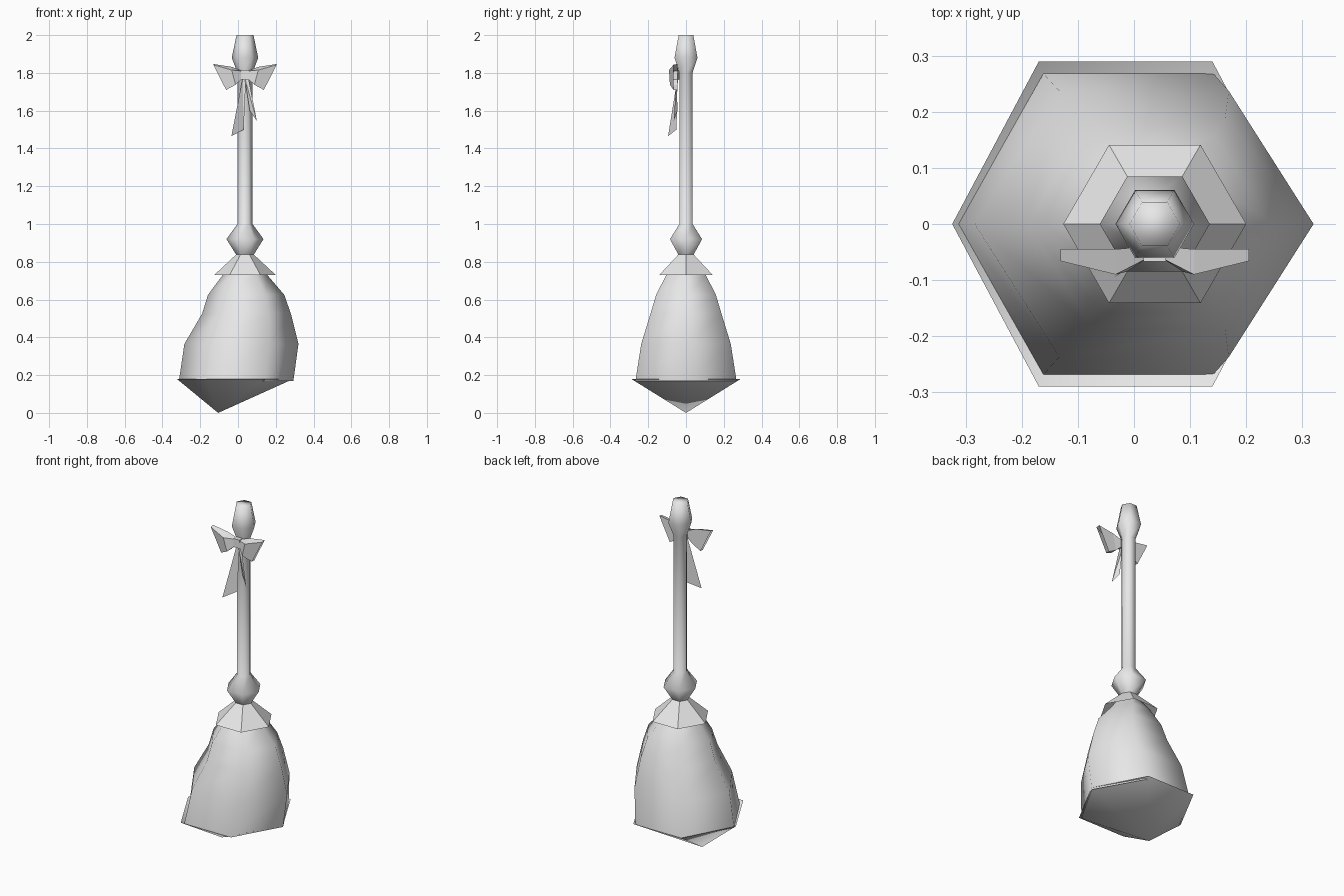
import bpy
import bmesh
import math

cube = bpy.data.objects.get("Cube")
if cube:
    bpy.data.objects.remove(cube)

AXIS = 0.037  # x of the handle axis
SIDES = 6

grey = bpy.data.materials.new("plain_grey")
grey.use_nodes = True
grey.diffuse_color = (0.8, 0.8, 0.8, 1)
grey.node_tree.nodes["Principled BSDF"].inputs["Base Color"].default_value = (0.8, 0.8, 0.8, 1)


def finish(name, bm, smooth):
    mesh = bpy.data.meshes.new(name)
    bmesh.ops.recalc_face_normals(bm, faces=bm.faces)
    for face in bm.faces:
        face.smooth = smooth
    bm.to_mesh(mesh)
    bm.free()
    mesh.materials.append(grey)
    obj = bpy.data.objects.new(name, mesh)
    bpy.context.collection.objects.link(obj)
    return obj


def loft(name, rings, smooth=True, cap_top=False, tip=None):
    """Join hexagonal rings given as (z, centre x, x radius, y half width)."""
    bm = bmesh.new()
    loops = []
    for z, cx, rx, half in rings:
        ry = half / math.sin(math.pi / 3)
        angles = [math.tau * i / SIDES for i in range(SIDES)]
        loops.append([bm.verts.new((cx + rx * math.cos(a), ry * math.sin(a), z)) for a in angles])
    for low, high in zip(loops, loops[1:]):
        for i in range(SIDES):
            j = (i + 1) % SIDES
            bm.faces.new((low[i], low[j], high[j], high[i]))
    if cap_top:
        bm.faces.new(loops[-1])
    if tip:
        point = bm.verts.new(tip)
        for i in range(SIDES):
            bm.faces.new((point, loops[0][(i + 1) % SIDES], loops[0][i]))
    return finish(name, bm, smooth)


def round_rings(profile):
    return [(z, AXIS, r, r * math.sin(math.pi / 3)) for z, r in profile]


# Handle with lower knob and end grip
loft("handle", round_rings([(0.835, 0.045), (0.92, 0.098), (1.0, 0.04),
                            (1.8, 0.04), (1.88, 0.07), (2.0, 0.045)]), cap_top=True)

# Flared collar over the bristles
loft("collar", round_rings([(0.73, 0.163), (0.84, 0.045)]), smooth=False)

# Lopsided bristle bundle
loft("bristles", [(0.168, -0.01, 0.303, 0.268), (0.365, 0.018, 0.302, 0.237),
                  (0.525, 0.045, 0.235, 0.188), (0.625, 0.043, 0.202, 0.158),
                  (0.73, 0.037, 0.118, 0.105), (0.81, 0.037, 0.06, 0.05)])

# Pointed underside of the bristles
loft("bristle_tip", [(0.18, -0.015, 0.309, 0.29)], tip=(-0.105, 0, 0))


# Bow loops, open at the outer end
def bow_loop(name, side):
    inner = [(0.015, -0.04, 1.81), (0.015, -0.062, 1.81),
             (0.015, -0.062, 1.77), (0.015, -0.04, 1.77)]
    outer = [(0.168, -0.045, 1.847), (0.168, -0.066, 1.843),
             (0.1, -0.066, 1.71), (0.1, -0.045, 1.71)]
    ridge = [(0.07, -0.045, 1.832), (0.07, -0.09, 1.815),
             (0.05, -0.085, 1.737), (0.05, -0.045, 1.737)]
    bm = bmesh.new()
    loops = [[bm.verts.new((AXIS + side * x, y, z)) for x, y, z in ring]
             for ring in (inner, ridge, outer)]
    for a, b in zip(loops, loops[1:]):
        for i in range(4):
            j = (i + 1) % 4
            bm.faces.new((a[i], a[j], b[j], b[i]))
    finish(name, bm, False)


bow_loop("bow_loop_left", 1)
bow_loop("bow_loop_right", -1)

# Bow knot
bm = bmesh.new()
bmesh.ops.create_cube(bm, size=1)
bmesh.ops.scale(bm, vec=(0.04, 0.034, 0.05), verts=bm.verts)
bmesh.ops.translate(bm, vec=(AXIS, -0.05, 1.79), verts=bm.verts)
finish("bow_knot", bm, False)


# Hanging ribbon ends
def ribbon(name, corners):
    bm = bmesh.new()
    v = [bm.verts.new(c) for c in corners]
    bm.faces.new((v[0], v[1], v[2]))
    bm.faces.new((v[0], v[2], v[3]))
    finish(name, bm, False)


ribbon("ribbon_right", [(0.025, -0.045, 1.775), (0.042, -0.045, 1.775),
                        (0.03, -0.05, 1.5), (-0.035, -0.095, 1.465)])
ribbon("ribbon_left", [(0.035, -0.05, 1.775), (0.055, -0.05, 1.775),
                       (0.1, -0.065, 1.545), (0.062, -0.045, 1.6)])
